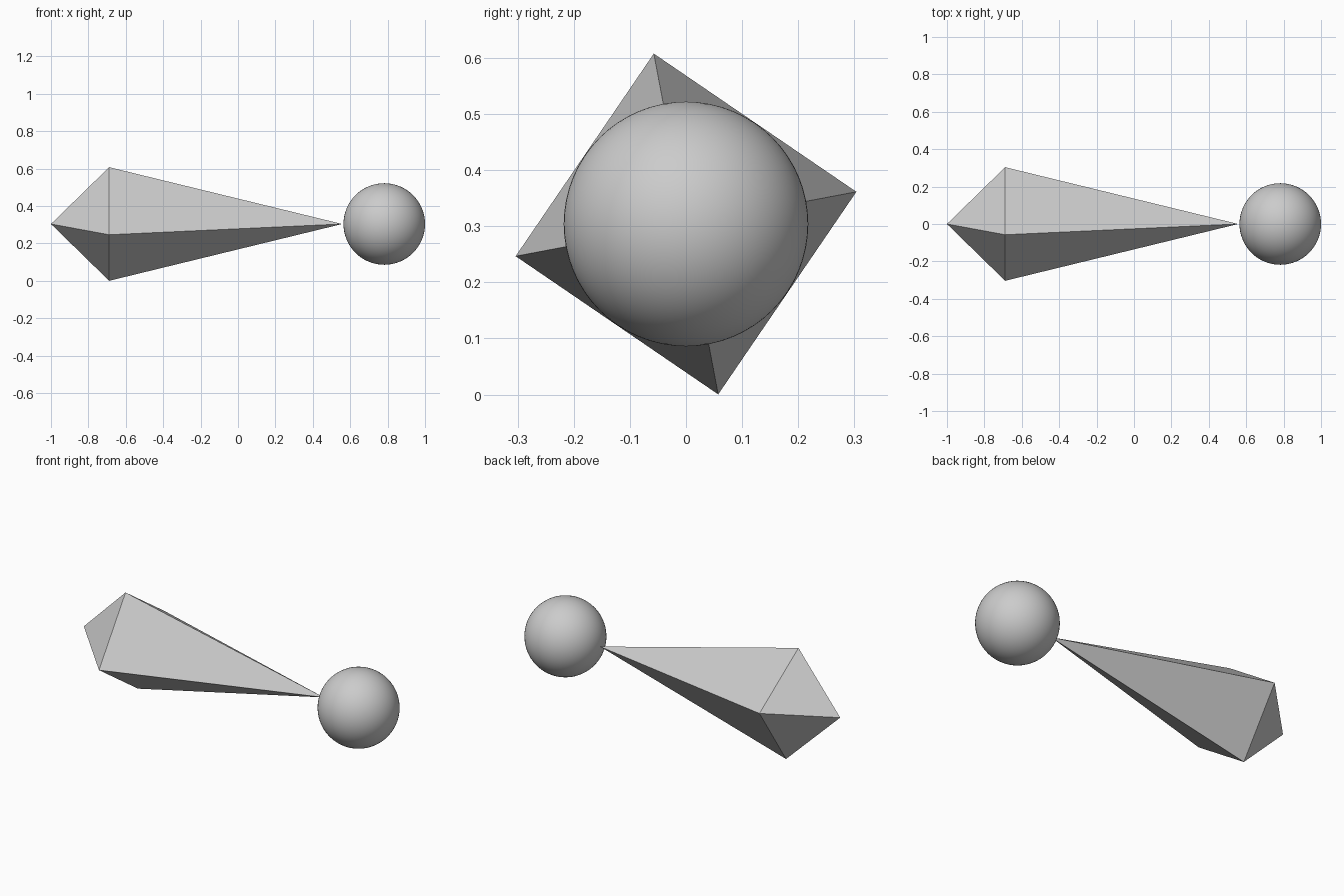
import bpy, bmesh
from math import cos, sin, pi, radians

if "Cube" in bpy.data.objects:
    bpy.data.objects.remove(bpy.data.objects["Cube"])

AXIS_Z = 0.304

# Stretched octahedron: short point at the left, long taper to the right
bm = bmesh.new()
tail = bm.verts.new((-1, 0, AXIS_Z))
tip = bm.verts.new((0.557, 0, AXIS_Z))
ring = []
for i in range(4):
    a = radians(10.7) + i * pi / 2
    ring.append(bm.verts.new((-0.689, 0.309 * cos(a), AXIS_Z + 0.309 * sin(a))))
for i in range(4):
    a, b = ring[i], ring[(i + 1) % 4]
    bm.faces.new((tail, b, a))
    bm.faces.new((tip, a, b))
bmesh.ops.recalc_face_normals(bm, faces=bm.faces)
mesh = bpy.data.meshes.new("tapered_body")
bm.to_mesh(mesh)
bm.free()
bpy.context.collection.objects.link(bpy.data.objects.new("tapered_body", mesh))

# Smooth ball at the tip
bpy.ops.mesh.primitive_uv_sphere_add(segments=64, ring_count=32, radius=0.218,
                                     location=(0.782, 0, AXIS_Z))
ball = bpy.context.object
ball.name = "end_ball"
bpy.ops.object.shade_smooth()
